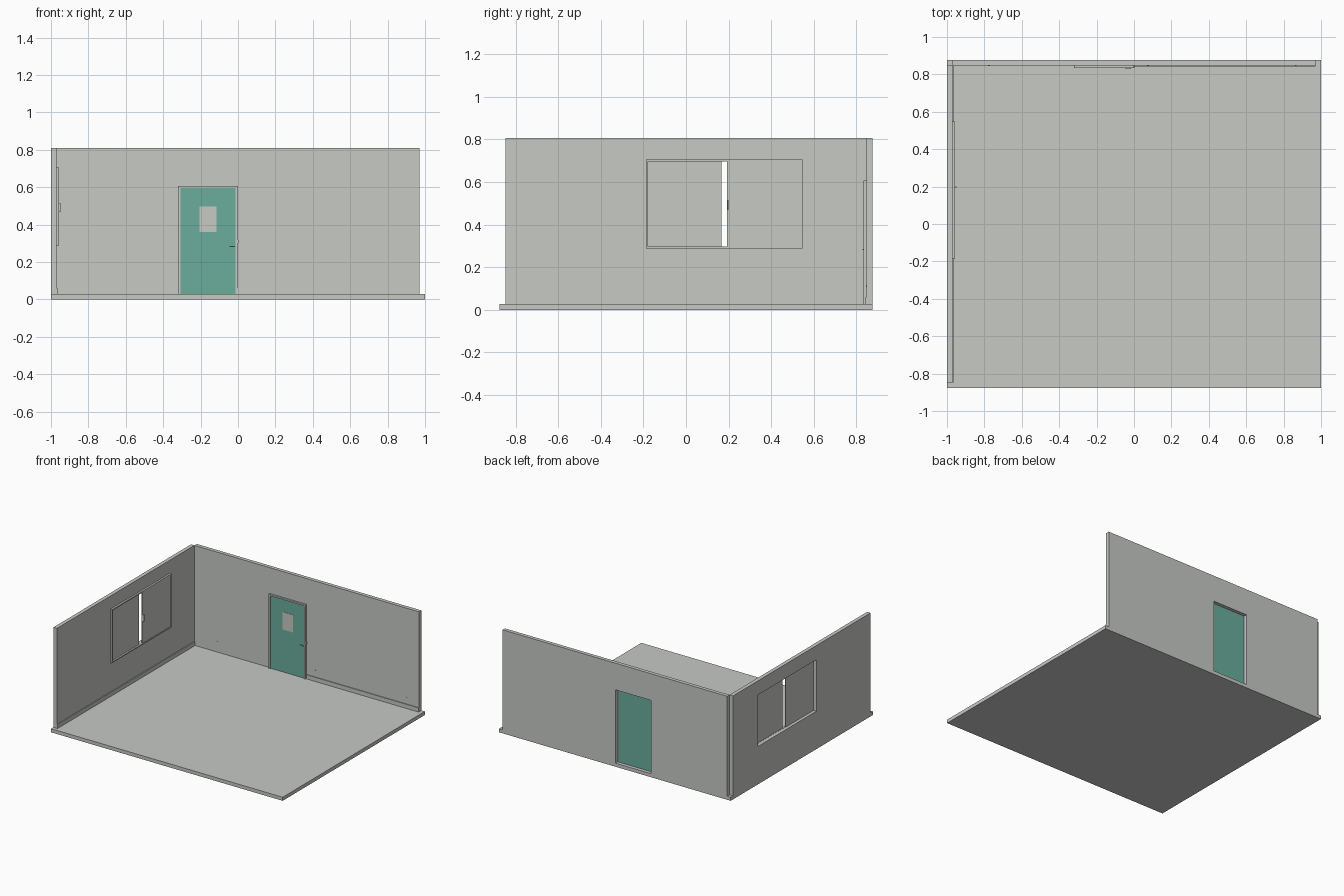
import bpy, bmesh, math
from mathutils import Vector

if "Cube" in bpy.data.objects:
    bpy.data.objects.remove(bpy.data.objects["Cube"])


def material(name, rgb):
    m = bpy.data.materials.new(name)
    m.diffuse_color = (*rgb, 1)
    m.use_nodes = True
    m.node_tree.nodes["Principled BSDF"].inputs["Base Color"].default_value = m.diffuse_color
    return m


GREY = material("plaster grey", (0.57, 0.585, 0.56))
TEAL = material("door teal", (0.147, 0.423, 0.332))


def box(name, x, y, z, mat=GREY):
    """Axis-aligned box from (min, max) pairs."""
    bm = bmesh.new()
    bmesh.ops.create_cube(bm, size=1)
    for v in bm.verts:
        v.co = Vector(r[0] if c < 0 else r[1] for c, r in zip(v.co, (x, y, z)))
    me = bpy.data.meshes.new(name)
    bm.to_mesh(me)
    bm.free()
    me.materials.append(mat)
    ob = bpy.data.objects.new(name, me)
    bpy.context.collection.objects.link(ob)
    return ob


def cut(ob, x, y, z):
    """Cut a box-shaped opening through a part."""
    cutter = box("cutter", x, y, z)
    mod = ob.modifiers.new("opening", 'BOOLEAN')
    mod.operation = 'DIFFERENCE'
    mod.solver = 'EXACT'
    mod.object = cutter
    bpy.context.view_layer.objects.active = ob
    bpy.ops.object.modifier_apply(modifier=mod.name)
    bpy.data.objects.remove(cutter)


# Floor slab and the two walls, leaving the outer corner open
FLOOR, TOP = 0.028, 0.808
box("floor", (-1, 1), (-0.877, 0.877), (0, FLOOR))
left = box("left_wall", (-1, -0.97), (-0.848, 0.848), (FLOOR, TOP))
cut(left, (-1.1, -0.9), (-0.18, 0.542), (0.296, 0.698))
back = box("back_wall", (-0.97, 0.97), (0.848, 0.877), (FLOOR, TOP))
cut(back, (-0.31, -0.006), (0.8, 0.9), (0.0, 0.6))

# Skirting boards
box("left_skirting", (-0.97, -0.964), (-0.848, 0.848), (FLOOR, 0.06))
box("back_skirting", (0.0, 0.97), (0.842, 0.848), (FLOOR, 0.06))

# Door leaf, frame, lookout panel
box("door_leaf", (-0.309, -0.012), (0.842, 0.850), (FLOOR, 0.598), TEAL)
for name, x in (("door_jamb_left", (-0.32, -0.308)), ("door_jamb_right", (-0.013, -0.001))):
    box(name, x, (0.834, 0.85), (FLOOR, 0.607))
box("door_head", (-0.308, -0.013), (0.834, 0.85), (0.596, 0.607))
box("door_lookout", (-0.205, -0.115), (0.840, 0.843), (0.36, 0.497))

# Door handle and switch beside it
box("door_handle_stem", (-0.02, -0.015), (0.832, 0.843), (0.281, 0.286))
box("door_handle_lever", (-0.046, -0.015), (0.830, 0.834), (0.281, 0.286))
box("door_latch", (-0.001, 0.003), (0.834, 0.849), (0.302, 0.318))

# Window frame
FX = (-0.972, -0.956)
for name, y in (("window_side_front", (-0.188, -0.178)), ("window_side_back", (0.537, 0.548))):
    box(name, FX, y, (0.288, 0.706))
for name, z in (("window_sill", (0.288, 0.297)), ("window_head", (0.696, 0.706))):
    box(name, FX, (-0.178, 0.537), z)

# Two sliding panes with a gap between them, and the pull handle
box("fixed_pane", (-0.976, -0.969), (-0.18, 0.166), (0.296, 0.698))
box("sliding_pane", (-0.967, -0.960), (0.192, 0.538), (0.296, 0.698))
box("window_pull", (-0.960, -0.949), (0.194, 0.200), (0.468, 0.516))

# Small wall outlets
for i, x in enumerate((-0.775, 0.075, 0.865)):
    box(f"outlet_{i + 1}", (x - 0.005, x + 0.005), (0.845, 0.848), (0.106, 0.114))
